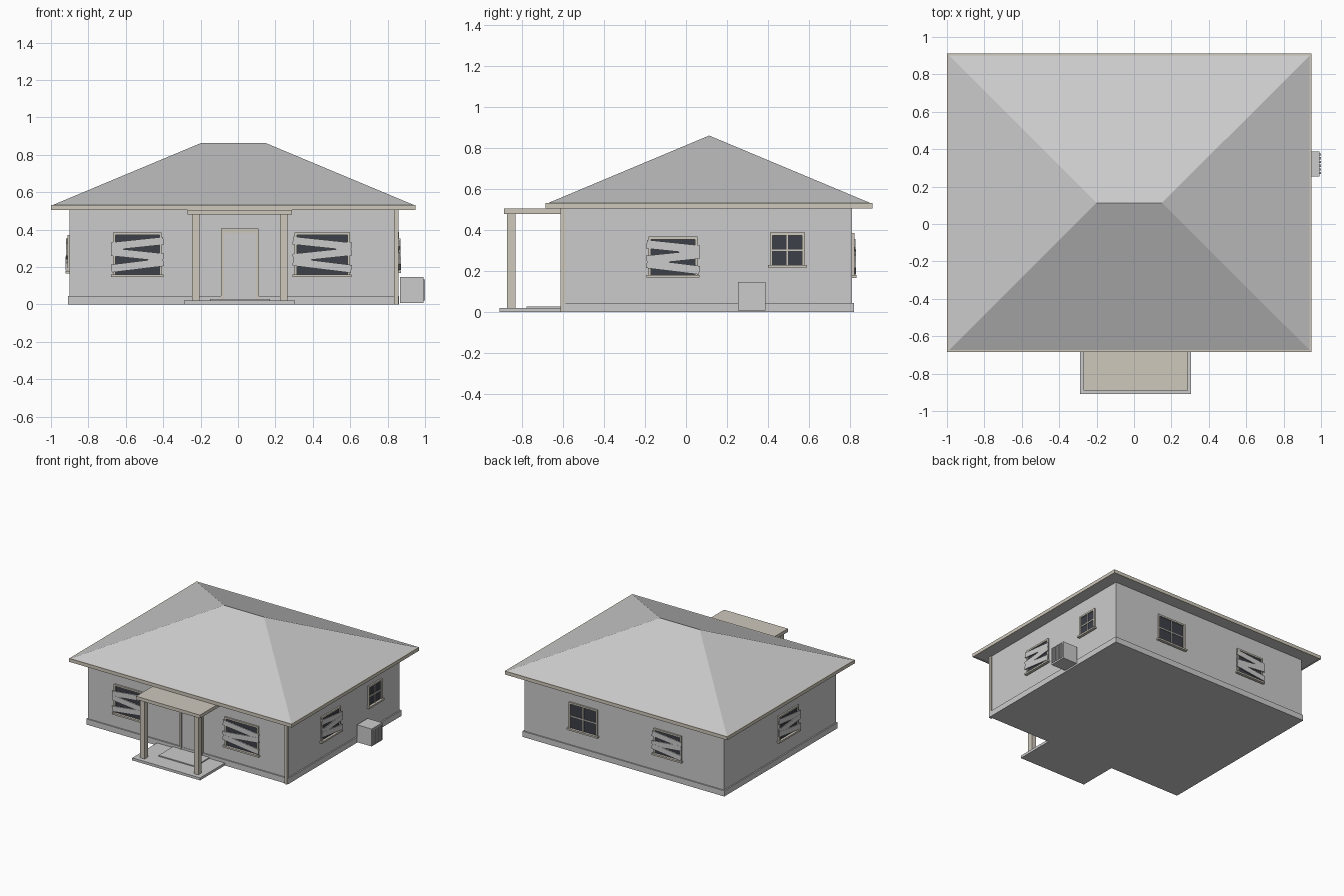
import bpy, bmesh
from math import radians
from mathutils import Matrix, Vector

if "Cube" in bpy.data.objects:
    bpy.data.objects.remove(bpy.data.objects["Cube"])


def colour(name, rgb):
    m = bpy.data.materials.new(name)
    m.diffuse_color = (*rgb, 1)
    m.use_nodes = True
    m.node_tree.nodes["Principled BSDF"].inputs["Base Color"].default_value = m.diffuse_color
    return m


TRIM = colour("cream_trim", (0.62, 0.58, 0.50))
GLASS = colour("dark_glass", (0.045, 0.05, 0.065))


def finish(name, bm, mat=None):
    bmesh.ops.recalc_face_normals(bm, faces=bm.faces)
    me = bpy.data.meshes.new(name)
    bm.to_mesh(me)
    bm.free()
    ob = bpy.data.objects.new(name, me)
    bpy.context.collection.objects.link(ob)
    if mat:
        me.materials.append(mat)
    return ob


def boxes(name, spans, mat=None, M=Matrix()):
    """One object made of boxes (x0, x1, y0, y1, z0, z1[, tilt about y])."""
    bm = bmesh.new()
    for s in spans:
        c = Vector(((s[0] + s[1]) / 2, (s[2] + s[3]) / 2, (s[4] + s[5]) / 2))
        size = Matrix.Diagonal((s[1] - s[0], s[3] - s[2], s[5] - s[4], 1))
        tilt = Matrix.Rotation(radians(s[6] if len(s) > 6 else 0), 4, 'Y')
        bmesh.ops.create_cube(bm, size=1, matrix=M @ Matrix.Translation(c) @ tilt @ size)
    return finish(name, bm, mat)


# House body
boxes("walls", [(-0.90, 0.85, -0.59, 0.81, 0, 0.52)])
boxes("plinth", [(-0.91, 0.86, -0.60, 0.82, 0, 0.045)])
boxes("downspout", [(0.835, 0.857, -0.612, -0.588, 0, 0.51)], TRIM)

# Hip roof with eave fascia
X0, X1, Y0, Y1 = -1.0, 0.95, -0.685, 0.912
t = 0.012
boxes("fascia", [(X0, X1, Y0, Y0 + t, 0.505, 0.532), (X0, X1, Y1 - t, Y1, 0.505, 0.532),
                 (X0, X0 + t, Y0 + t, Y1 - t, 0.505, 0.532),
                 (X1 - t, X1, Y0 + t, Y1 - t, 0.505, 0.532)], TRIM)
boxes("soffit", [(X0 + t, X1 - t, Y0 + t, Y1 - t, 0.507, 0.528)])
bm = bmesh.new()
i = 0.006
base = [bm.verts.new(p) for p in ((X0 + i, Y0 + i, 0.53), (X1 - i, Y0 + i, 0.53),
                                  (X1 - i, Y1 - i, 0.53), (X0 + i, Y1 - i, 0.53))]
ra, rb = bm.verts.new((-0.2, 0.113, 0.862)), bm.verts.new((0.15, 0.113, 0.862))
a, b, c, d = base
for f in ((a, b, rb, ra), (b, c, rb), (c, d, ra, rb), (d, a, ra), (d, c, b, a)):
    bm.faces.new(f)
finish("hip_roof", bm)

# Porch
boxes("porch_slab", [(-0.29, 0.305, -0.91, -0.59, 0, 0.02)])
boxes("porch_step", [(-0.15, 0.17, -0.78, -0.60, 0.02, 0.028)])
boxes("porch_roof", [(-0.27, 0.29, -0.89, -0.59, 0.48, 0.506)], TRIM)
boxes("porch_posts", [(x, x + 0.04, -0.875, -0.833, 0.02, 0.48) for x in (-0.245, 0.225)], TRIM)

# Door
boxes("door_frame", [(-0.09, -0.075, -0.605, -0.59, 0.02, 0.405),
                     (0.095, 0.11, -0.605, -0.59, 0.02, 0.405),
                     (-0.075, 0.095, -0.605, -0.59, 0.383, 0.405)], TRIM)
boxes("door_panel", [(-0.075, 0.095, -0.597, -0.585, 0.028, 0.383)])


def window(name, angle, wall, u, z0, z1, w, boards=0):
    """Window on a wall; boards is 0 for none, or +1 / -1 for board slant."""
    M = Matrix.Rotation(radians(angle), 4, 'Z') @ Matrix.Translation((u, -wall, 0))
    h, f, zc = w / 2, 0.013, (z0 + z1) / 2
    boxes(name + "_glass", [(-h + f, h - f, -0.003, 0.005, z0, z1 - f)], GLASS, M)
    bars = [(-h, -h + f, -0.012, 0, z0, z1), (h - f, h, -0.012, 0, z0, z1),
            (-h + f, h - f, -0.012, 0, z1 - f, z1),
            (-h - 0.01, h + 0.01, -0.022, 0, z0, z0 + 0.013)]
    if not boards:
        bars += [(-0.004, 0.004, -0.008, 0, z0, z1 - f),
                 (-h + f, h - f, -0.0078, 0, zc - 0.004, zc + 0.004)]
    boxes(name + "_frame", bars, TRIM, M)
    if boards:
        H = z1 - z0
        boxes(name + "_boards",
              [(-h - 0.01, h + 0.01, -0.019 - k * 0.001, -0.012, zc + dz * H - 0.021,
                zc + dz * H + 0.021, tilt * boards)
               for k, (dz, tilt) in enumerate(((0.25, 6), (0.0, -6), (-0.24, 7)))], None, M)


window("front_left_window", 0, 0.59, -0.538, 0.147, 0.385, 0.26, -1)
window("front_right_window", 0, 0.59, 0.45, 0.147, 0.385, 0.295, 1)
window("right_boarded_window", 90, 0.85, -0.063, 0.168, 0.368, 0.24, 1)
window("right_window", 90, 0.85, 0.495, 0.217, 0.388, 0.17)
window("back_window", 180, 0.81, -0.33, 0.167, 0.385, 0.25)
window("back_boarded_window", 180, 0.81, 0.41, 0.167, 0.375, 0.24, 1)
window("left_boarded_window", 270, 0.90, -0.01, 0.165, 0.37, 0.25, 1)

# Outdoor cooling unit with slatted front
boxes("cooling_unit", [(0.865, 0.993, 0.255, 0.388, 0.008, 0.146)])
boxes("cooling_unit_slats", [(0.99, 1.0, y, y + 0.012, 0.02, 0.134)
                             for y in (0.266 + 0.0198 * k for k in range(6))])
